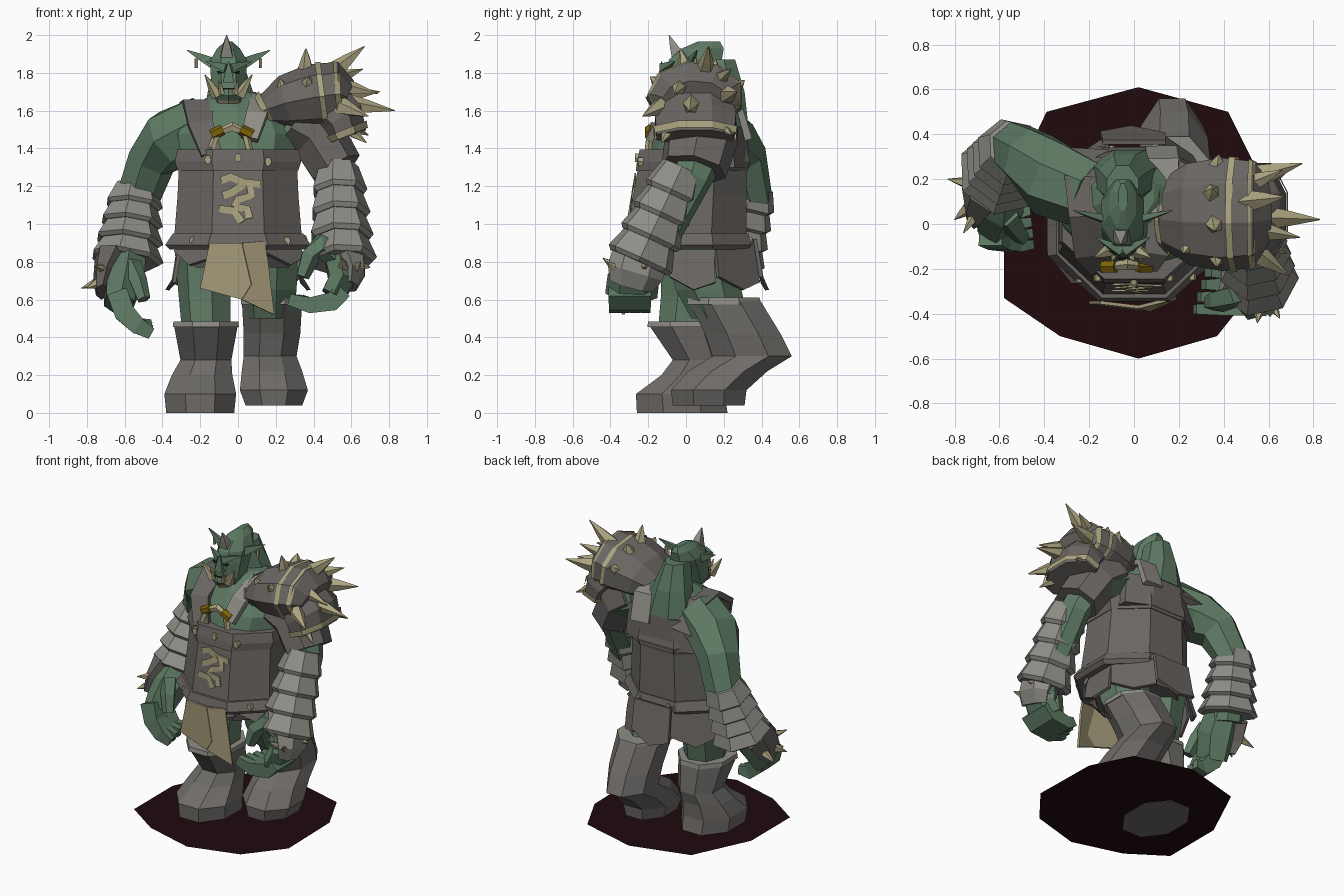
import bpy, bmesh, math
from mathutils import Vector as V


def material(name, r, g, b):
    m = bpy.data.materials.new(name)
    m.diffuse_color = (r, g, b, 1)
    return m


GREEN = material("green skin", .112, .195, .126)
LEATHER = material("dark leather", .145, .133, .123)
BOOT = material("boot leather", .160, .150, .140)
STEEL = material("worn grey plate", .270, .265, .240)
BONE = material("bone", .405, .365, .215)
CLOTH = material("tan cloth", .370, .320, .190)
GOLD = material("gold", .200, .125, .003)
EARTH = material("dark earth", .014, .003, .004)
BLACK = material("dark eye", .020, .012, .008)
X, Y, Z = V((1, 0, 0)), V((0, 1, 0)), V((0, 0, 1))


def finish(name, bm, mat):
    bmesh.ops.recalc_face_normals(bm, faces=bm.faces)
    me = bpy.data.meshes.new(name)
    bm.to_mesh(me)
    bm.free()
    me.materials.append(mat)
    ob = bpy.data.objects.new(name, me)
    bpy.context.collection.objects.link(ob)
    return ob


def tube(name, pts, mat, n=8, ref=None, caps=True):
    """Loft through (x, y, z, a, b); level rings unless a ref vector is given."""
    bm, rings, k = bmesh.new(), [], 1 / math.cos(math.pi / n)
    for i, (x, y, z, a, b) in enumerate(pts):
        u, v = X, Y
        if ref:
            t = V(pts[min(i + 1, len(pts) - 1)][:3]) - V(pts[max(i - 1, 0)][:3])
            u = ref.cross(t).normalized()
            v = t.normalized().cross(u)
        ang = [2 * math.pi * (j + .5) / n for j in range(n)]
        rings.append([bm.verts.new(V((x, y, z)) + u * a * k * math.cos(q) + v * b * k * math.sin(q)) for q in ang])
    for r, s in zip(rings, rings[1:]):
        for j in range(n):
            bm.faces.new((r[j], r[(j + 1) % n], s[(j + 1) % n], s[j]))
    if caps:
        bm.faces.new(rings[0])
        bm.faces.new(rings[-1])
    return finish(name, bm, mat)


def spike(name, base, tip, r, mat=BONE, n=5, flat=1):
    d = V(tip) - V(base)
    ref = Y if abs(d.normalized().y) < .9 else X
    return tube(name, [(*base, r, r * flat), (*(V(base) + d * .5), r * .6, r * .6 * flat),
                       (*tip, .002, .002)], mat, n, ref)


def plate(name, pts, mat, thick=.015):
    bm = bmesh.new()
    bm.faces.new([bm.verts.new(p) for p in pts])
    ob = finish(name, bm, mat)
    if thick:
        mod = ob.modifiers.new("thickness", 'SOLIDIFY')
        mod.thickness, mod.offset = thick, 0
    return ob


# Ground disc
plate("base_disc", [(.02, .61, .004), (.42, .5, .004), (.56, .22, .004), (.57, -.25, .004), (.37, -.5, .004),
                    (.02, -.6, .004), (-.33, -.5, .004), (-.58, -.33, .004), (-.58, .1, .004), (-.39, .5, .004)],
      EARTH, 0)

# Boots and thighs
tube("right_boot", [(-.2, -.02, 0, .18, .24), (-.2, -.03, .1, .19, .235), (-.19, .04, .2, .16, .17),
                    (-.17, .08, .28, .135, .15), (-.17, .0, .47, .17, .2)], BOOT)
tube("left_boot", [(.19, .12, .04, .15, .19), (.19, .12, .12, .18, .2), (.18, .22, .22, .16, .21),
                   (.17, .35, .3, .14, .21), (.18, .3, .42, .15, .2), (.18, .2, .6, .16, .19)], BOOT)
tube("right_boot_cuff", [(-.17, 0, .455, .175, .205), (-.17, 0, .485, .172, .2)], STEEL)
tube("left_boot_cuff", [(.18, .2, .575, .165, .195), (.18, .2, .61, .162, .19)], STEEL)
tube("right_thigh", [(-.16, .0, .4, .12, .14), (-.17, .03, .62, .13, .15), (-.17, .05, .88, .15, .17)], GREEN, 7)
tube("left_thigh", [(.17, .18, .5, .12, .14), (.17, .12, .65, .14, .16), (.17, .07, .88, .15, .17)], GREEN, 7)

# Broad skirt plates around the hips, longer at the sides and back
for a in range(0, 360, 45):
    low = .78 if a in (225, 270, 315) else .65
    out = .1 * max(0, math.sin(math.radians(a)))

    def rim(deg, z, rx, ry):
        q = math.radians(deg)
        return (rx * math.cos(q), .03 + (ry + out) * math.sin(q), z)
    plate("skirt_plate", [rim(a - 25, .92, .33, .27), rim(a + 25, .92, .33, .27), rim(a + 24, low + .04, .37, .31),
                          rim(a + 2, low, .375, .3), rim(a - 23, low + .07, .36, .3)], LEATHER, .02)
tube("hips", [(0, .03, .77, .27, .25), (0, .03, .93, .32, .29)], LEATHER)

# Vest, belt, collar band and chest
tube("vest", [(0, .0, .9, .34, .32), (0, .02, 1.15, .32, .3), (0, .04, 1.38, .31, .28)], LEATHER)
tube("belt", [(0, .0, .865, .36, .33), (0, .0, .89, .385, .345), (0, .0, .95, .345, .33)], LEATHER)
tube("vest_band", [(0, .03, 1.28, .318, .296), (0, .04, 1.33, .335, .3), (0, .04, 1.395, .32, .285)], LEATHER)
tube("vest_back", [(0, .2, 1.3, .29, .135), (0, .2, 1.52, .27, .125)], LEATHER)
tube("chest", [(0, .05, 1.35, .3, .25), (0, .07, 1.48, .32, .23), (0, .1, 1.6, .25, .18), (-.02, .14, 1.7, .11, .12)],
     GREEN, 10)
tube("right_strap", [(-.14, -.2, 1.37, .02, .055), (-.2, -.13, 1.53, .02, .065), (-.21, .04, 1.64, .02, .08),
                     (-.22, .2, 1.63, .02, .09), (-.2, .32, 1.45, .02, .09)], LEATHER, 4, X)
tube("left_strap", [(.06, -.19, 1.45, .02, .045), (.1, -.12, 1.58, .02, .055), (.13, .05, 1.67, .02, .06),
                    (.13, .28, 1.62, .02, .07), (.12, .33, 1.45, .02, .07)], STEEL, 4, X)

# Necklace with gold beads
tube("necklace", [(-.14, -.2, 1.4, .016, .015), (-.11, -.19, 1.48, .018, .015), (-.03, -.18, 1.515, .022, .02),
                  (.04, -.19, 1.48, .018, .015), (.06, -.2, 1.39, .016, .015)], BONE, 5, Y)
for x, s in ((-.11, 1), (.045, -1)):
    tube("gold_bead", [(x - .03, -.19, 1.485 - s * .015, .025, .025), (x + .03, -.19, 1.485 + s * .015, .026, .026)],
         GOLD, 6, Z)


# Emblem strokes and studs on the vest front
def front(x, z, w):
    return (x, -.326 + (z - .9) * .167, z, w, .004)


for stroke in ([(-.09, 1.23), (-.04, 1.25), (.03, 1.22), (.12, 1.21)], [(-.08, 1.15), (-.03, 1.17), (.03, 1.21)],
               [(.06, 1.22), (.07, 1.15), (.0, 1.13), (-.02, 1.09)], [(-.02, 1.09), (.05, 1.08), (.06, 1.03)],
               [(-.1, 1.08), (-.02, 1.07), (.02, 1.01)]):
    tube("vest_emblem", [front(x, z, .02) for x, z in stroke], BONE, 4, Y)
for x, y, z in ((-.16, -.24, 1.34), (0, -.255, 1.35), (.16, -.24, 1.33), (-.24, -.245, .91), (.26, -.235, .91),
                (.35, -.05, .92), (-.1, .335, .91), (.13, .335, .91)):
    tube("stud", [(x, y - .015, z, .022, .016), (x, y + .015, z, .022, .016)], BONE, 6, X)

# Loincloth in two folds
plate("loincloth", [(-.15, -.35, .9), (.02, -.37, .9), (.07, -.385, .68), (.02, -.37, .6), (-.2, -.35, .66)], CLOTH)
plate("loincloth_fold", [(.02, -.37, .9), (.14, -.34, .91), (.16, -.34, .78), (.19, -.33, .52), (.02, -.37, .6),
                         (.07, -.385, .68)], CLOTH)

# Head and neck
HX = -.05
tube("neck_hump", [(-.02, .22, 1.52, .17, .11), (-.04, .2, 1.7, .12, .11), (HX, .16, 1.87, .07, .1)], GREEN)
tube("head", [(HX, .0, 1.64, .06, .11), (HX, -.01, 1.7, .09, .12), (HX, .02, 1.8, .095, .135),
              (HX, .05, 1.87, .095, .14), (HX, .09, 1.93, .06, .11), (HX, .12, 1.965, .02, .06)], GREEN)
tube("lower_jaw", [(HX, -.08, 1.645, .05, .05), (HX, -.09, 1.68, .075, .065), (HX, -.08, 1.72, .07, .06)], GREEN, 6)
tube("jaw_band", [(HX, -.08, 1.635, .045, .05), (HX, -.08, 1.655, .065, .062)], BONE, 6)
tube("mouth", [(HX, -.145, 1.712, .045, .008), (HX, -.145, 1.72, .045, .008)], BLACK, 4)
spike("nose", (HX, -.12, 1.75), (HX, -.13, 1.86), .03, GREEN, 4)
spike("crest_horn", (HX - .01, -.04, 1.88), (HX - .01, -.09, 2.0), .035, STEEL, 4)
for s in (-1, 1):
    spike("brow", (HX + s * .01, -.12, 1.825), (HX + s * .12, -.06, 1.86), .022, GREEN, 4)
    plate("eye", [(HX + s * .025, -.13, 1.80), (HX + s * .06, -.12, 1.81), (HX + s * .055, -.12, 1.795)], BLACK, .009)
    spike("ear", (HX + s * .07, .02, 1.845), (HX + s * .22, .06, 1.92), .03, GREEN, 4, .6)
    spike("tusk", (HX + s * .06, -.12, 1.68), (HX + s * .125, -.15, 1.79), .028)
    spike("small_tusk", (HX + s * .035, -.14, 1.69), (HX + s * .05, -.165, 1.76), .015)
    tube("earring", [(HX + s * .17, .05, 1.825, .008, .008), (HX + s * .17, .05, 1.875, .008, .008)], BONE, 5)

# Arms
tube("right_arm", [(-.2, .13, 1.52, .15, .14), (-.36, .2, 1.45, .15, .16), (-.46, .29, 1.34, .12, .13),
                   (-.53, .34, 1.15, .11, .11), (-.6, .2, .76, .09, .1)], GREEN, 7, Y)
tube("left_arm", [(.25, .1, 1.52, .14, .15), (.42, .1, 1.45, .13, .15), (.52, .03, 1.25, .09, .1),
                  (.57, -.25, .75, .09, .1)], GREEN, 7, Y)
tube("left_sleeve", [(.3, .08, 1.54, .15, .18), (.42, .08, 1.46, .14, .18), (.52, .04, 1.29, .13, .16)], LEATHER, 7, Y)


# Flared overlapping bracer rings
def bracer(name, top, end, count, r0, r1):
    top, end = V(top), V(end)
    for i in range(count):
        r = r0 + (r1 - r0) * i / (count - 1)
        a, b = top.lerp(end, i / count), top.lerp(end, (i + 1.2) / count)
        m = a.lerp(b, .85)
        tube(name, [(*a, r * .78, r * .82), (*m, r * 1.08, r * 1.1), (*b, r * .95, r * .98)], STEEL, 7, Y)


bracer("right_bracer", (-.54, .35, 1.2), (-.59, .23, .82), 4, .13, .165)
bracer("left_bracer", (.53, -.02, 1.3), (.55, -.24, .82), 4, .125, .155)

# Hands
tube("right_palm", [(-.58, .2, .84, .09, .1), (-.6, .1, .72, .1, .12), (-.63, .02, .58, .075, .11)], GREEN, 6, Y)
tube("left_palm", [(.54, -.24, .82, .08, .1), (.55, -.28, .7, .07, .12), (.5, -.29, .62, .06, .12)], GREEN, 6, Y)
for i in range(4):
    y = -.09 + .05 * i
    tube("right_finger", [(-.64, y + .02, .64, .055, .027), (-.6, y, .53, .055, .026), (-.53, y - .01, .46, .045, .025),
                          (-.46, y, .42 + .015 * i, .03, .02)], GREEN, 4, Y)
    y = -.38 + .055 * i
    tube("left_finger", [(.56, y, .65, .045, .03), (.5, y, .59, .05, .028), (.38, y, .57, .042, .027),
                         (.27 + .02 * i, y, .6, .03, .022)], GREEN, 4, Y)
tube("right_thumb", [(-.57, .04, .78, .05, .05), (-.53, -.02, .7, .04, .04), (-.5, -.06, .6, .03, .03)], GREEN, 5, Y)
tube("left_thumb", [(.54, -.28, .82, .06, .05), (.43, -.32, .89, .055, .05), (.38, -.34, .83, .045, .045),
                    (.34, -.35, .72, .03, .03)], GREEN, 5, Y)

# Spiked hand guards
tube("right_hand_guard", [(-.67, .17, .82, .08, .12), (-.71, .1, .72, .05, .11), (-.72, .06, .64, .03, .08)], LEATHER, 6, Y)
tube("left_hand_guard", [(.58, -.24, .84, .09, .13), (.61, -.27, .74, .06, .13), (.59, -.29, .67, .04, .1)], STEEL, 6, Y)
for base, tip in (((-.73, .18, .7), (-.83, .2, .66)), ((-.7, .05, .76), (-.76, -.04, .78)), ((-.74, .07, .69), (-.8, .02, .66)),
                  ((.64, -.22, .78), (.7, -.22, .77)), ((.61, -.35, .75), (.65, -.42, .8)), ((.56, -.37, .77), (.55, -.44, .82))):
    spike("guard_spike", base, tip, .025)

# Shoulder armour: domed shell, lower plate and bone rims
tube("pauldron", [(.13, .05, 1.6, .15, .07), (.25, .05, 1.64, .22, .14), (.4, .05, 1.67, .245, .17),
                  (.53, .05, 1.69, .23, .16), (.58, .05, 1.67, .16, .09)], LEATHER, 9, Z)
tube("pauldron_lower", [(.46, .05, 1.64, .19, .13), (.54, .05, 1.56, .215, .13), (.575, .05, 1.46, .205, .11)],
     LEATHER, 8, Z)
tube("pauldron_inner_rim", [(.125, .05, 1.595, .155, .08), (.155, .05, 1.61, .175, .1)], BONE, 9, Z, False)
tube("pauldron_strip", [(.43, .05, 1.673, .25, .176), (.46, .05, 1.677, .248, .174)], BONE, 9, Z, False)
tube("pauldron_outer_rim", [(.515, .05, 1.686, .24, .17), (.545, .05, 1.688, .225, .156)], BONE, 9, Z, False)
tube("pauldron_lower_rim", [(.562, .05, 1.5, .222, .128), (.576, .05, 1.465, .215, .12)], BONE, 8, Z, False)
for base, tip, r in (((.5, .1, 1.8), (.67, .12, 1.94), .045), ((.54, .03, 1.64), (.83, .02, 1.6), .05),
                     ((.5, .2, 1.68), (.75, .27, 1.7), .05), ((.5, -.1, 1.64), (.69, -.23, 1.57), .05),
                     ((.5, -.02, 1.74), (.74, -.06, 1.69), .045), ((.5, .17, 1.76), (.66, .24, 1.82), .04),
                     ((.56, -.08, 1.52), (.68, -.13, 1.43), .035), ((.56, .18, 1.53), (.69, .24, 1.47), .035),
                     ((.36, .0, 1.82), (.36, -.03, 1.93), .035), ((.35, .14, 1.81), (.35, .16, 1.87), .035),
                     ((.37, -.14, 1.74), (.37, -.19, 1.78), .035), ((.24, -.1, 1.71), (.22, -.13, 1.77), .03),
                     ((.37, .26, 1.72), (.38, .31, 1.76), .035)):
    spike("pauldron_spike", base, tip, r)
